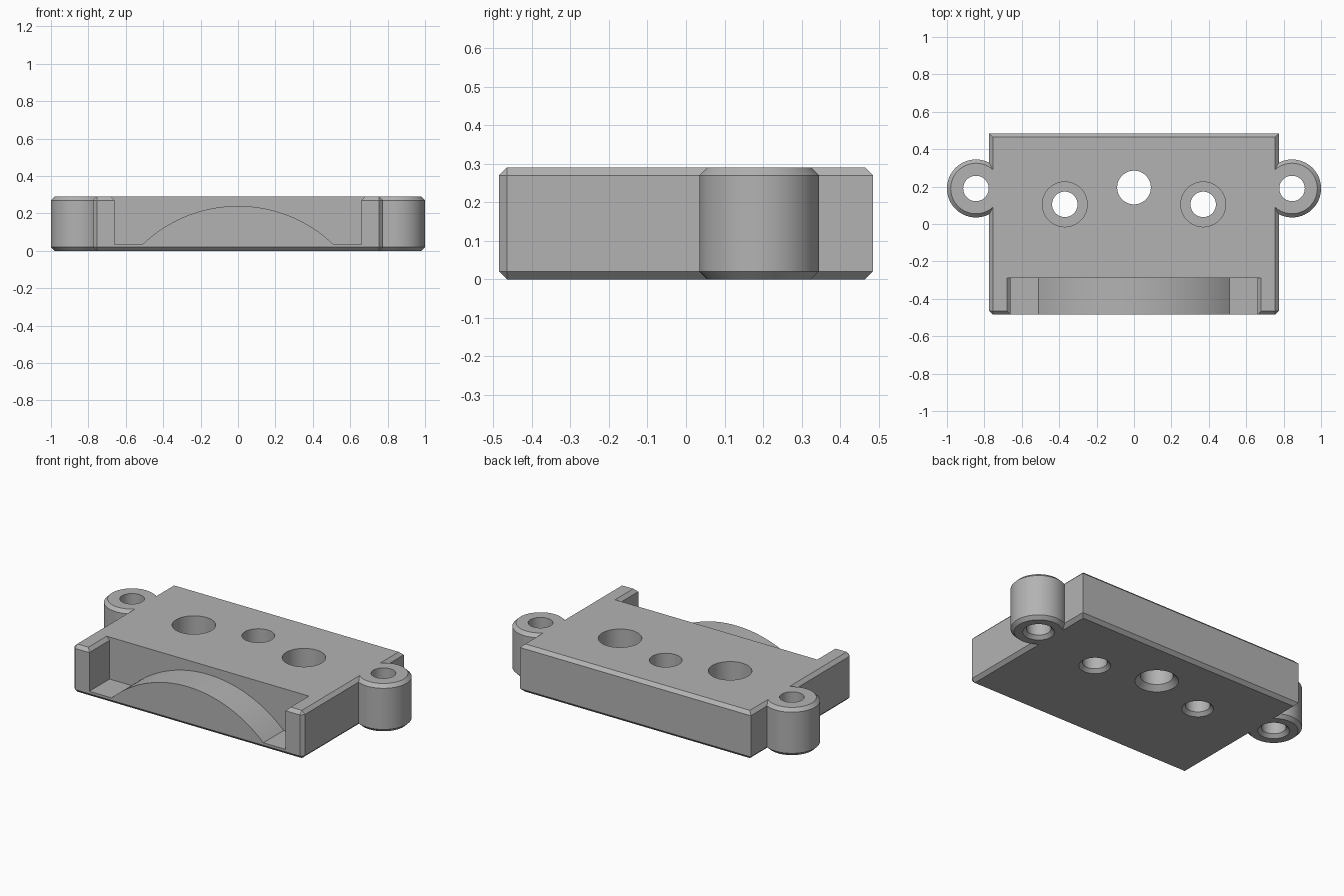
import bpy, bmesh, math

if "Cube" in bpy.data.objects:
    bpy.data.objects.remove(bpy.data.objects["Cube"])

HEIGHT, CHAMFER = 0.29, 0.02
EAR_X, EAR_Y, EAR_R = 0.845, 0.19, 0.155

grey = bpy.data.materials.new("light grey")
grey.use_nodes = True
colour = (0.45, 0.45, 0.45, 1)
grey.diffuse_color = colour
grey.node_tree.nodes["Principled BSDF"].inputs["Base Color"].default_value = colour


def finish(bm, name):
    bmesh.ops.recalc_face_normals(bm, faces=bm.faces[:])
    mesh = bpy.data.meshes.new(name)
    bm.to_mesh(mesh)
    bm.free()
    mesh.materials.append(grey)
    obj = bpy.data.objects.new(name, mesh)
    bpy.context.collection.objects.link(obj)
    return obj


def turned(name, x, y, profile, sides=72):
    """Solid of revolution from (radius, z) pairs, capped at both ends."""
    bm = bmesh.new()
    angles = [2 * math.pi * i / sides for i in range(sides)]
    rings = [[bm.verts.new((x + r * math.cos(a), y + r * math.sin(a), z))
              for a in angles] for r, z in profile]
    for low, high in zip(rings, rings[1:]):
        for i in range(sides):
            j = (i + 1) % sides
            bm.faces.new((low[i], low[j], high[j], high[i]))
    bm.faces.new(rings[0])
    bm.faces.new(rings[-1])
    return finish(bm, name)


def combine(target, tool, operation):
    """Apply a boolean and discard the tool."""
    tool.hide_render = True
    mod = target.modifiers.new("join", 'BOOLEAN')
    mod.operation, mod.solver, mod.object = operation, 'EXACT', tool
    bpy.context.view_layer.objects.active = target
    bpy.ops.object.modifier_apply(modifier=mod.name)
    bpy.data.objects.remove(tool)


# Main block, chamfered everywhere except its rear upright edges
bm = bmesh.new()
bmesh.ops.create_cube(bm, size=1)
for v in bm.verts:
    v.co = (v.co.x * 1.55, v.co.y * 0.97, (v.co.z + 0.5) * HEIGHT)
edges = [e for e in bm.edges if not (
    all(v.co.y > 0 for v in e.verts) and abs(e.verts[0].co.z - e.verts[1].co.z) > 0.1)]
bmesh.ops.bevel(bm, geom=edges, offset=CHAMFER, segments=1, affect='EDGES')
block = finish(bm, "mounting_block")

# Round screw ears
for side in (-1, 1):
    ear = turned("ear", side * EAR_X, EAR_Y, [
        (EAR_R - CHAMFER, 0), (EAR_R, CHAMFER),
        (EAR_R, HEIGHT - CHAMFER), (EAR_R - CHAMFER, HEIGHT)])
    combine(block, ear, 'UNION')

# Front recess that leaves an arched rib standing on its floor
half, floor, rise, arc_half = 0.66, 0.035, 0.205, 0.51
radius = (arc_half ** 2 + rise ** 2) / (2 * rise)
spread = math.asin(arc_half / radius)
steps = 48
outline = [(-half, floor)]
for i in range(steps + 1):
    a = spread * (2 * i / steps - 1)
    outline.append((radius * math.sin(a), floor + rise - radius + radius * math.cos(a)))
rim = HEIGHT - CHAMFER
outline += [(half, floor), (half, rim), (half + 0.04, rim + 0.04),
            (-half - 0.04, rim + 0.04), (-half, rim)]
bm = bmesh.new()
face = bm.faces.new([bm.verts.new((x, -0.6, z)) for x, z in outline])
swept = bmesh.ops.extrude_face_region(bm, geom=[face])["geom"]
for v in swept:
    if isinstance(v, bmesh.types.BMVert):
        v.co.y = -0.29
combine(block, finish(bm, "recess_cutter"), 'DIFFERENCE')


# Through holes, each with a countersink underneath
def hole(x, y, r, sink, upper=()):
    profile = [(r + sink + 0.05, -0.05), (r, sink), *upper]
    profile.append((profile[-1][0], HEIGHT + 0.05))
    combine(block, turned("hole_cutter", x, y, profile), 'DIFFERENCE')


hole(0, 0.195, 0.09, 0.03)
for side in (-1, 1):
    hole(side * EAR_X, EAR_Y, 0.068, CHAMFER)
    hole(side * 0.37, 0.105, 0.068, CHAMFER, [(0.068, 0.12), (0.12, 0.12)])

# Smooth round walls, crisp chamfers
bpy.ops.object.select_all(action='DESELECT')
block.select_set(True)
bpy.context.view_layer.objects.active = block
bpy.ops.object.shade_smooth_by_angle(angle=math.radians(30))
